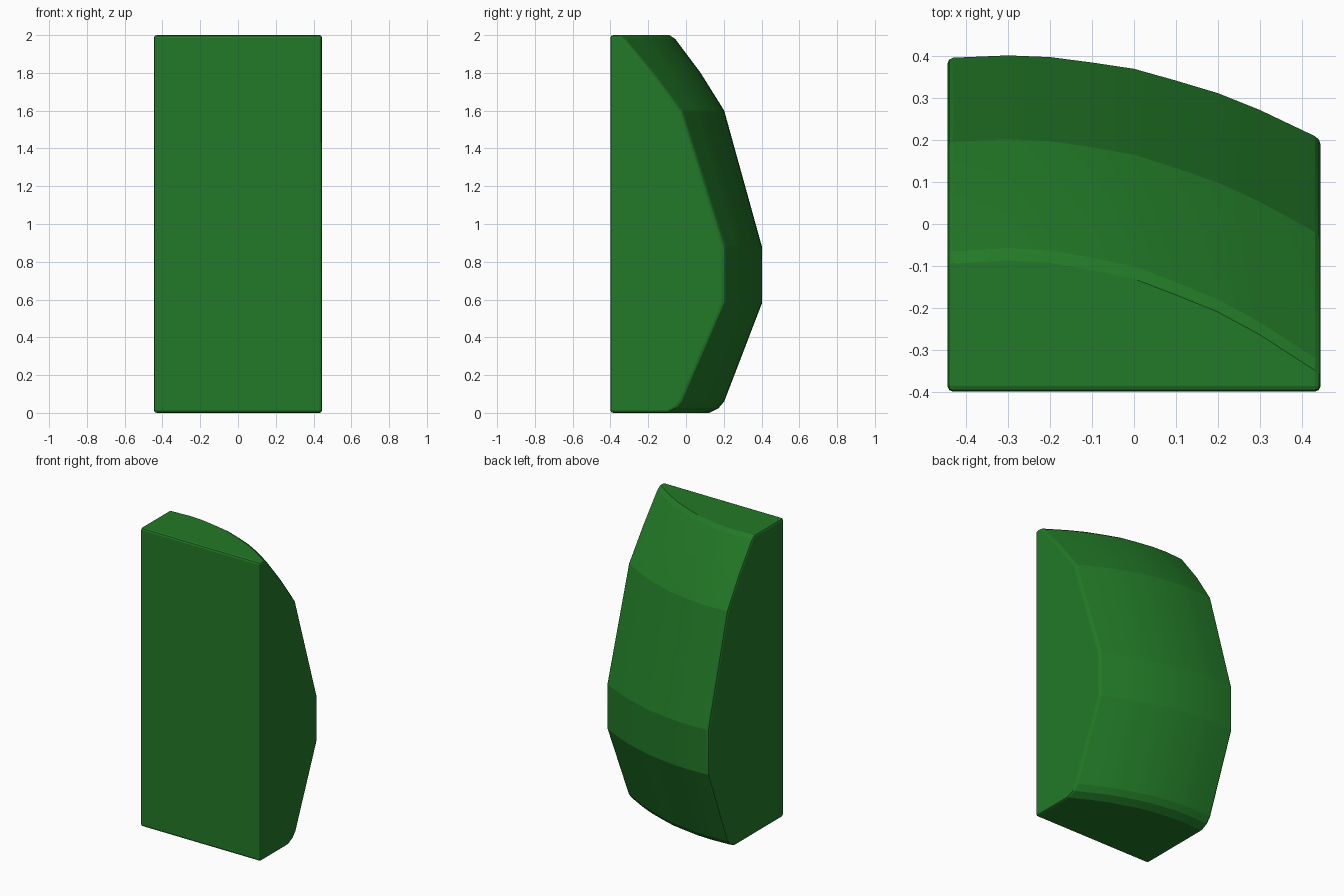
import bpy, bmesh

if "Cube" in bpy.data.objects:
    bpy.data.objects.remove(bpy.data.objects["Cube"])

# Green material
mat = bpy.data.materials.new("green")
mat.diffuse_color = (0.016, 0.19, 0.02, 1)
mat.use_nodes = True
mat.node_tree.nodes["Principled BSDF"].inputs["Base Color"].default_value = mat.diffuse_color

# Back profile: y, z, strength of the sideways sweep
profile = [(0.12, 0.003, 1.12), (0.17, 0.025, 1.12), (0.20, 0.06, 1.12),
           (0.40, 0.58, 1.0), (0.40, 0.88, 1.0), (0.20, 1.60, 1.15),
           (0.075, 1.80, 1.28), (-0.06, 1.98, 1.36), (-0.09, 2.0, 1.36)]

# Sweep of the curved back across the width: x, set-back
stations = [(-0.445, 0.004), (-0.3, -0.002), (-0.2, 0.002), (-0.1, 0.015),
            (0.0, 0.03), (0.1, 0.058), (0.2, 0.088), (0.3, 0.128), (0.445, 0.197)]

# Body lofted from one closed ring per station
bm = bmesh.new()
rings = []
for x, d in stations:
    pts = [(-0.4, 0.003)] + [(y - d * k, z) for y, z, k in profile] + [(-0.4, 2.0)]
    rings.append([bm.verts.new((x, y, z)) for y, z in pts])
n = len(rings[0])
for a, b in zip(rings, rings[1:]):
    for i in range(n):
        j = (i + 1) % n
        bm.faces.new((a[i], a[j], b[j], b[i]))
bm.faces.new(rings[0])
bm.faces.new(rings[-1])
for v in bm.verts:
    if v.co.z < 0.005:
        v.co.z = 0
bmesh.ops.recalc_face_normals(bm, faces=bm.faces)

mesh = bpy.data.meshes.new("curved_block")
bm.to_mesh(mesh)
bm.free()
mesh.materials.append(mat)
block = bpy.data.objects.new("curved_block", mesh)
bpy.context.collection.objects.link(block)

# Softened outer edges
bevel = block.modifiers.new("soft_edges", "BEVEL")
bevel.width = 0.014
bevel.segments = 2
bevel.limit_method = "ANGLE"
bevel.angle_limit = 0.78

bpy.context.view_layer.objects.active = block
block.select_set(True)
bpy.ops.object.modifier_apply(modifier=bevel.name)
bpy.ops.object.shade_smooth_by_angle(angle=0.26)
